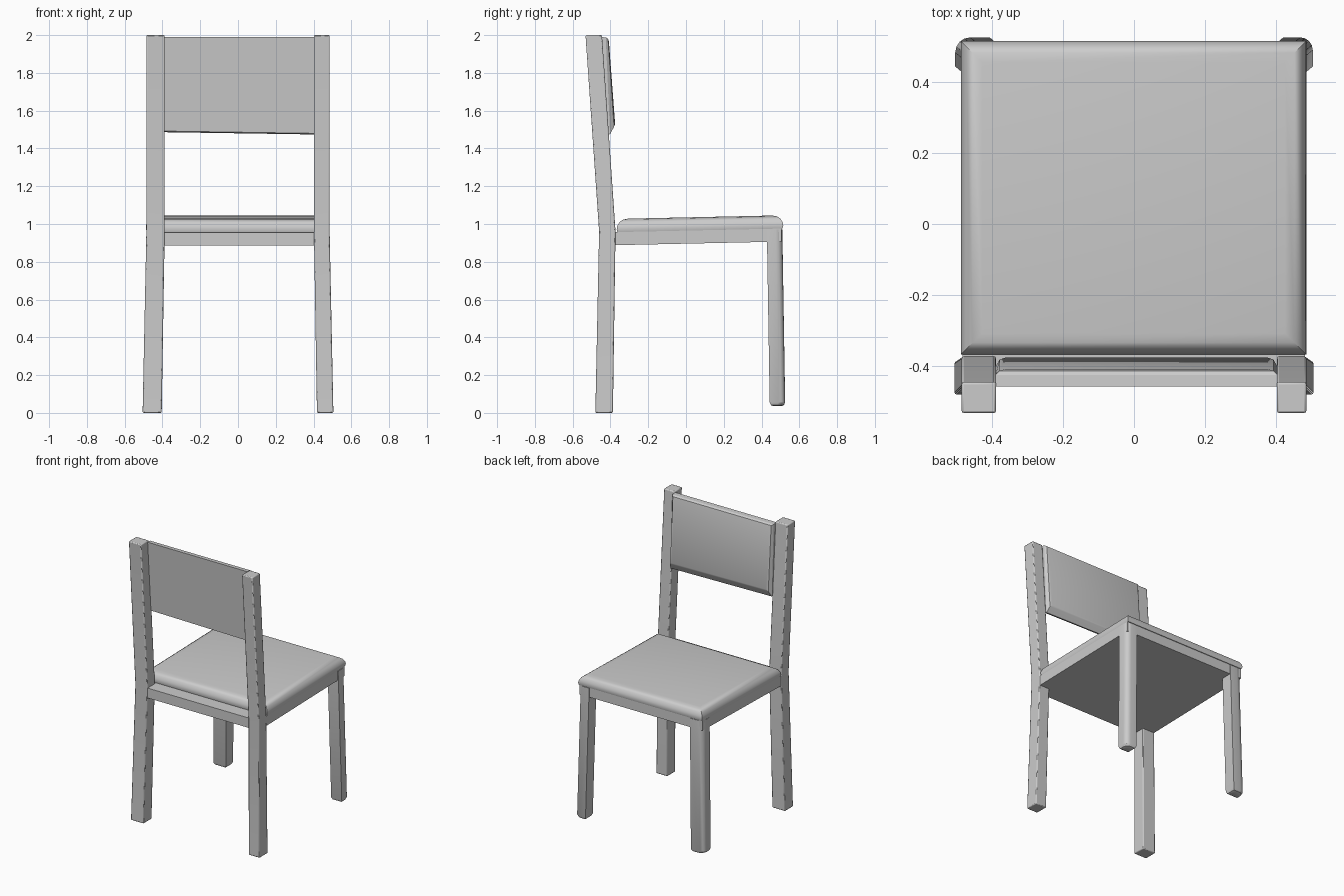
import bpy, bmesh, math

if "Cube" in bpy.data.objects:
    bpy.data.objects.remove(bpy.data.objects["Cube"])


def loft(name, rings, bevel=0.0, angle=30):
    """Skin a stack of equal-length point rings and cap both ends."""
    bm = bmesh.new()
    loops = [[bm.verts.new(p) for p in ring] for ring in rings]
    n = len(loops[0])
    for a, b in zip(loops, loops[1:]):
        for i in range(n):
            j = (i + 1) % n
            bm.faces.new((a[i], a[j], b[j], b[i]))
    bm.faces.new(loops[0][::-1])
    bm.faces.new(loops[-1])
    bmesh.ops.recalc_face_normals(bm, faces=bm.faces)
    me = bpy.data.meshes.new(name)
    bm.to_mesh(me)
    bm.free()
    ob = bpy.data.objects.new(name, me)
    bpy.context.collection.objects.link(ob)
    if bevel:
        m = ob.modifiers.new("bevel", "BEVEL")
        m.width, m.segments, m.limit_method = bevel, 2, 'ANGLE'
    bpy.ops.object.select_all(action='DESELECT')
    ob.select_set(True)
    bpy.context.view_layer.objects.active = ob
    bpy.ops.object.shade_smooth_by_angle(angle=math.radians(angle))
    return ob


def rect(x0, x1, y0, y1, z):
    """Rectangle ring; z is a function of y so that it can be tilted."""
    return [(x, y, z(y)) for x, y in ((x0, y0), (x1, y0), (x1, y1), (x0, y1))]


def tilt(z):
    """Seat plane, slightly higher at the sitter's front (+y)."""
    return lambda y: z + 0.019 * (y + 0.37) / 0.88


for side, s in (("left", -1), ("right", 1)):
    # Rear legs continue into the backrest posts, leaning back above the seat
    inner = 0.388 if s < 0 else 0.402
    post = []
    for dx, y0, y1, z in ((0.02, -0.48, -0.387, 0.0),
                          (0.0, -0.46, -0.373, 0.96),
                          (0.0, -0.532, -0.445, 2.0)):
        xs = sorted((s * (inner + dx * 0.8), s * (0.485 + dx)))
        post.append(rect(*xs, y0, y1, lambda y, z=z: z))
    loft(side + "_rear_leg_post", post, bevel=0.006)

    # Front legs with a rounded outer corner and softened foot
    def leg_ring(z, dx, dy, inset):
        a, b = inner + dx + inset, 0.485 + dx - inset
        c, d = 0.428 + dy + inset, 0.51 + dy - inset
        r = 0.042 if s < 0 else 0.035
        arc = [(b - r + r * math.cos(t), d - r + r * math.sin(t))
               for t in (i * math.pi / 8 for i in range(5))]
        return [(s * x, y, z) for x, y in [(a, d), (a, c), (b, c)] + arc]

    loft(side + "_front_leg", [leg_ring(0.036, 0.018, 0.015, 0.018),
                               leg_ring(0.041, 0.018, 0.015, 0.007),
                               leg_ring(0.056, 0.018, 0.015, 0.0),
                               leg_ring(0.972, 0.0, 0.0, 0.0)])

# Seat frame
loft("seat_frame", [rect(-0.483, 0.481, -0.456, 0.506, tilt(z))
                    for z in (0.888, 0.958)])

# Seat cushion with rounded top edges
cushion = []
for inset, h in ((0.004, 0.0), (0.0, 0.015), (0.003, 0.032),
                 (0.014, 0.052), (0.033, 0.065), (0.06, 0.07)):
    cushion.append(rect(-0.487 + inset, 0.485 - inset,
                        -0.367 + inset, 0.515 - inset, tilt(0.957 + h)))
loft("seat_cushion", cushion)


# Backrest panel: upright slab, chamfered towards the sitter
def panel_ring(inset, y_top, z_top, y_bot, z_bot):
    a, b = -0.39 + inset, 0.404 - inset
    return [(a, y_bot, z_bot + 0.012), (b, y_bot, z_bot),
            (b, y_top, z_top), (a, y_top, z_top)]


loft("backrest_panel", [panel_ring(0.0, -0.457, 1.99, -0.42, 1.48),
                        panel_ring(0.0, -0.425, 1.988, -0.402, 1.474),
                        panel_ring(0.012, -0.413, 1.98, -0.381, 1.515),
                        panel_ring(0.028, -0.408, 1.965, -0.376, 1.527)])
